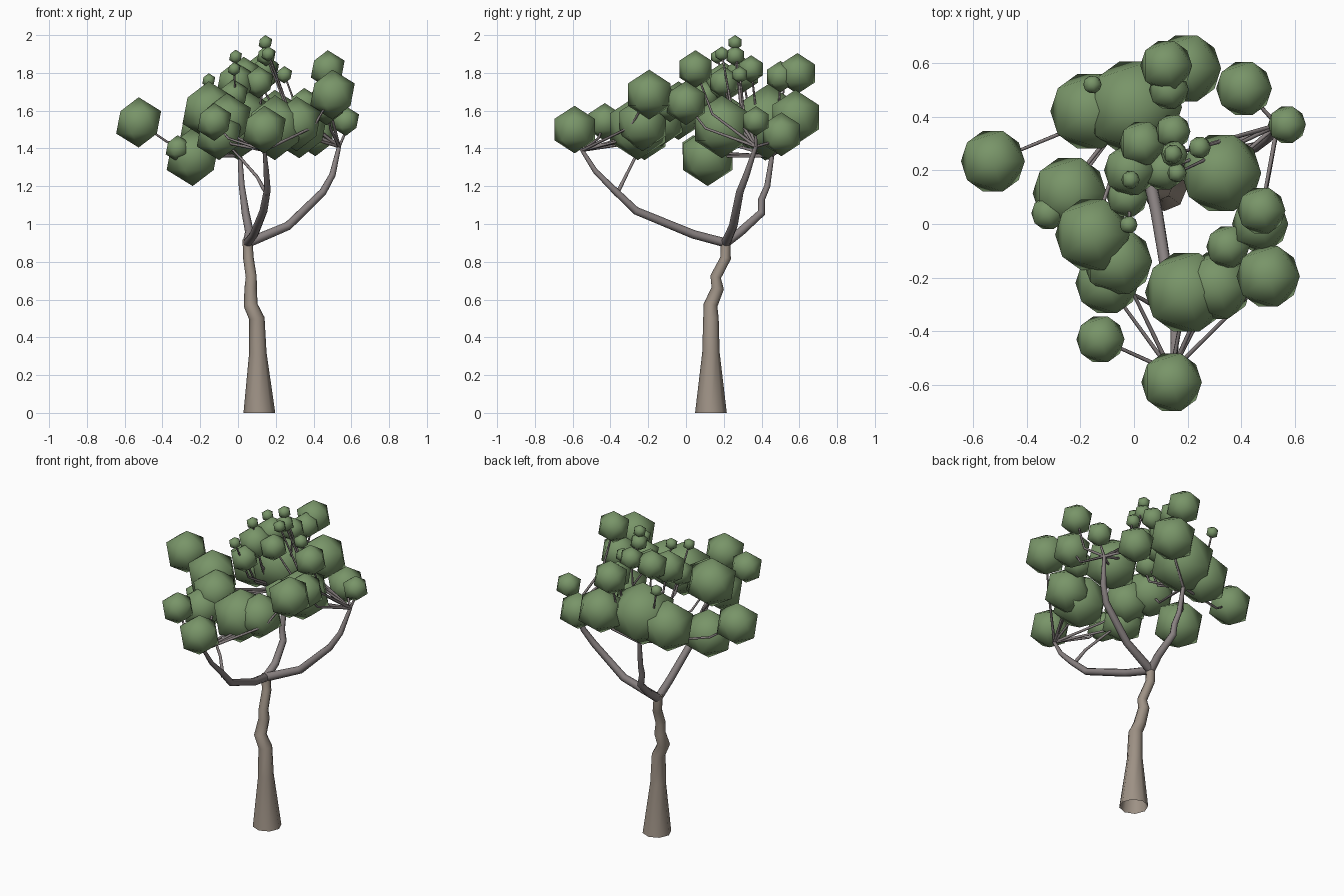
import bpy, bmesh, math
from mathutils import Vector


def material(name, color):
    m = bpy.data.materials.new(name)
    m.diffuse_color = (*color, 1)
    return m


TRUNK = material("trunk_bark", (0.34, 0.285, 0.235))
BARK = material("limb_bark", (0.25, 0.22, 0.22))
LEAF = material("leaf", (0.19, 0.30, 0.14))


def add_object(name, bm, mat):
    bmesh.ops.recalc_face_normals(bm, faces=bm.faces)
    for f in bm.faces:
        f.smooth = len(f.verts) <= 4
    mesh = bpy.data.meshes.new(name)
    bm.to_mesh(mesh)
    bm.free()
    mesh.materials.append(mat)
    ob = bpy.data.objects.new(name, mesh)
    bpy.context.collection.objects.link(ob)
    return ob


def tube(bm, path, sides):
    """Tapered tube through points (x, y, z, radius)."""
    pts = [Vector(p[:3]) for p in path]
    rings = []
    for i, p in enumerate(path):
        d = (pts[min(i + 1, len(pts) - 1)] - pts[max(i - 1, 0)]).normalized()
        if p[2] == 0:
            d = Vector((0, 0, 1))
        rot = Vector((0, 0, 1)).rotation_difference(d)
        ring = []
        for k in range(sides):
            a = math.tau * k / sides
            off = Vector((math.cos(a), math.sin(a), 0)) * p[3]
            ring.append(bm.verts.new(pts[i] + rot @ off))
        rings.append(ring)
    for a, b in zip(rings, rings[1:]):
        for k in range(sides):
            n = (k + 1) % sides
            bm.faces.new((a[k], a[n], b[n], b[k]))
    bm.faces.new(rings[-1])


# Flared, crooked trunk
bm = bmesh.new()
tube(bm, [(.113, .132, 0, .084), (.105, .132, .32, .046), (.10, .132, .50, .041),
          (.067, .13, .57, .037), (.067, .168, .66, .033), (.07, .157, .72, .029),
          (.055, .21, .82, .028), (.05, .21, .92, .026)], 8)
add_object("trunk", bm, TRUNK)

# Three main limbs: front, right and back
limbs = {
    "front": [(.05, .21, .90, .024), (.085, .04, .945, .023), (.135, -.265, 1.07, .021),
              (.155, -.38, 1.18, .018), (.15, -.48, 1.28, .014), (.14, -.55, 1.39, .010)],
    "right": [(.05, .21, .90, .026), (.265, .25, .99, .023), (.45, .285, 1.17, .020),
              (.50, .32, 1.26, .017), (.535, .37, 1.41, .011)],
    "back": [(.05, .21, .90, .025), (.06, .29, .96, .023), (.04, .40, 1.06, .021),
             (.03, .40, 1.13, .018), (.02, .43, 1.20, .016), (.01, .455, 1.36, .012)],
}

# Leaf clumps (x, y, z, radius) grouped by the limb that carries them
clumps = {
    "front": [(.195, -.255, 1.51, .172), (.31, -.23, 1.53, .145), (-.125, -.43, 1.54, .10),
              (.14, -.59, 1.50, .126), (-.10, -.22, 1.47, .132), (-.06, -.14, 1.55, .143),
              (.50, -.195, 1.685, .132), (.35, -.085, 1.63, .09)],
    "right": [(.475, .05, 1.82, .10), (.47, 0, 1.64, .117), (.57, .37, 1.545, .079),
              (.325, .19, 1.515, .167), (.41, .505, 1.475, .116), (.145, .26, 1.96, .04),
              (.15, .26, 1.89, .055), (.16, .19, 1.90, .04), (.245, .285, 1.79, .046),
              (.11, .20, 1.75, .085)],
    "back": [(-.526, .234, 1.538, .133), (.195, .58, 1.565, .145), (.12, .59, 1.797, .108),
             (.13, .50, 1.78, .083), (0, .435, 1.54, .20), (-.165, .42, 1.50, .164),
             (-.24, .115, 1.355, .154), (-.32, .04, 1.40, .07), (-.155, -.04, 1.60, .155),
             (.03, .30, 1.79, .095), (-.015, .20, 1.75, .108), (-.025, .10, 1.68, .085),
             (.145, .345, 1.82, .073), (-.013, .165, 1.885, .038), (-.02, -.003, 1.82, .037),
             (-.155, .52, 1.76, .038)],
}

for side, path in limbs.items():
    bm = bmesh.new()
    tube(bm, path, 8)
    add_object(side + "_limb", bm, BARK)

    # Thin twigs from the limb tip: outward first, then curving up
    bm = bmesh.new()
    tip = Vector(path[-1][:3])
    for c in clumps[side]:
        end = Vector(c[:3])
        mid = tip.lerp(end, .72)
        mid.z = tip.z + (end.z - tip.z) * .42
        tube(bm, [(*tip, .009), (*mid, .007), (*end, .005)], 5)
    add_object(side + "_twigs", bm, BARK)

    # Low-poly leaf clumps
    bm = bmesh.new()
    for c in clumps[side]:
        made = bmesh.ops.create_icosphere(bm, subdivisions=1, radius=c[3])
        bmesh.ops.translate(bm, verts=made["verts"], vec=c[:3])
    add_object(side + "_leaves", bm, LEAF)

# Side twig low on the front limb
bm = bmesh.new()
tube(bm, [(.155, -.37, 1.15, .012), (.10, -.32, 1.25, .009),
          (.03, -.28, 1.33, .008), (-.08, -.22, 1.45, .005)], 5)
add_object("side_twig", bm, BARK)
